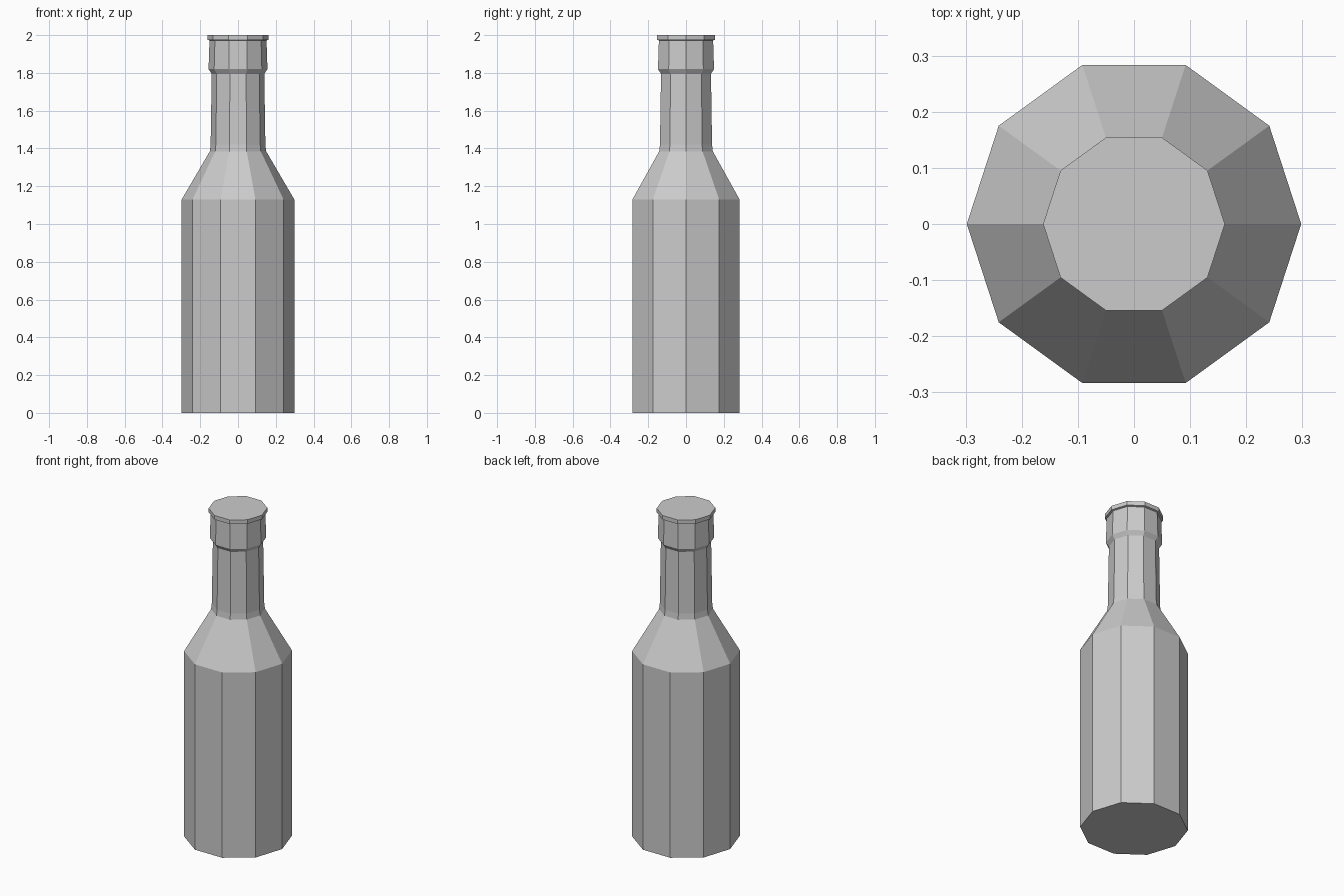
import bpy, bmesh, math

if "Cube" in bpy.data.objects:
    bpy.data.objects.remove(bpy.data.objects["Cube"])

SIDES = 10


def lathe(name, profile):
    """Ten-sided closed solid from (radius, height) points, bottom to top."""
    bm = bmesh.new()
    rings = []
    for r, z in profile:
        rings.append([bm.verts.new((r * math.cos(2 * math.pi * i / SIDES),
                                    r * math.sin(2 * math.pi * i / SIDES), z))
                      for i in range(SIDES)])
    for a, b in zip(rings, rings[1:]):
        for i in range(SIDES):
            j = (i + 1) % SIDES
            bm.faces.new((a[i], a[j], b[j], b[i]))
    bm.faces.new(rings[0][::-1])
    bm.faces.new(rings[-1])
    mesh = bpy.data.meshes.new(name)
    bm.to_mesh(mesh)
    bm.free()
    obj = bpy.data.objects.new(name, mesh)
    bpy.context.collection.objects.link(obj)
    return obj


# Whole bottle: body, shoulder, neck, collar and lip in one skin
lathe("bottle", [
    (0.298, 0.0), (0.298, 1.13),        # straight body
    (0.149, 1.385), (0.145, 1.42),      # shoulder into neck
    (0.139, 1.795),                     # slightly tapered neck
    (0.156, 1.82), (0.151, 1.972),      # collar
    (0.162, 1.975), (0.162, 2.0),       # lip
])
